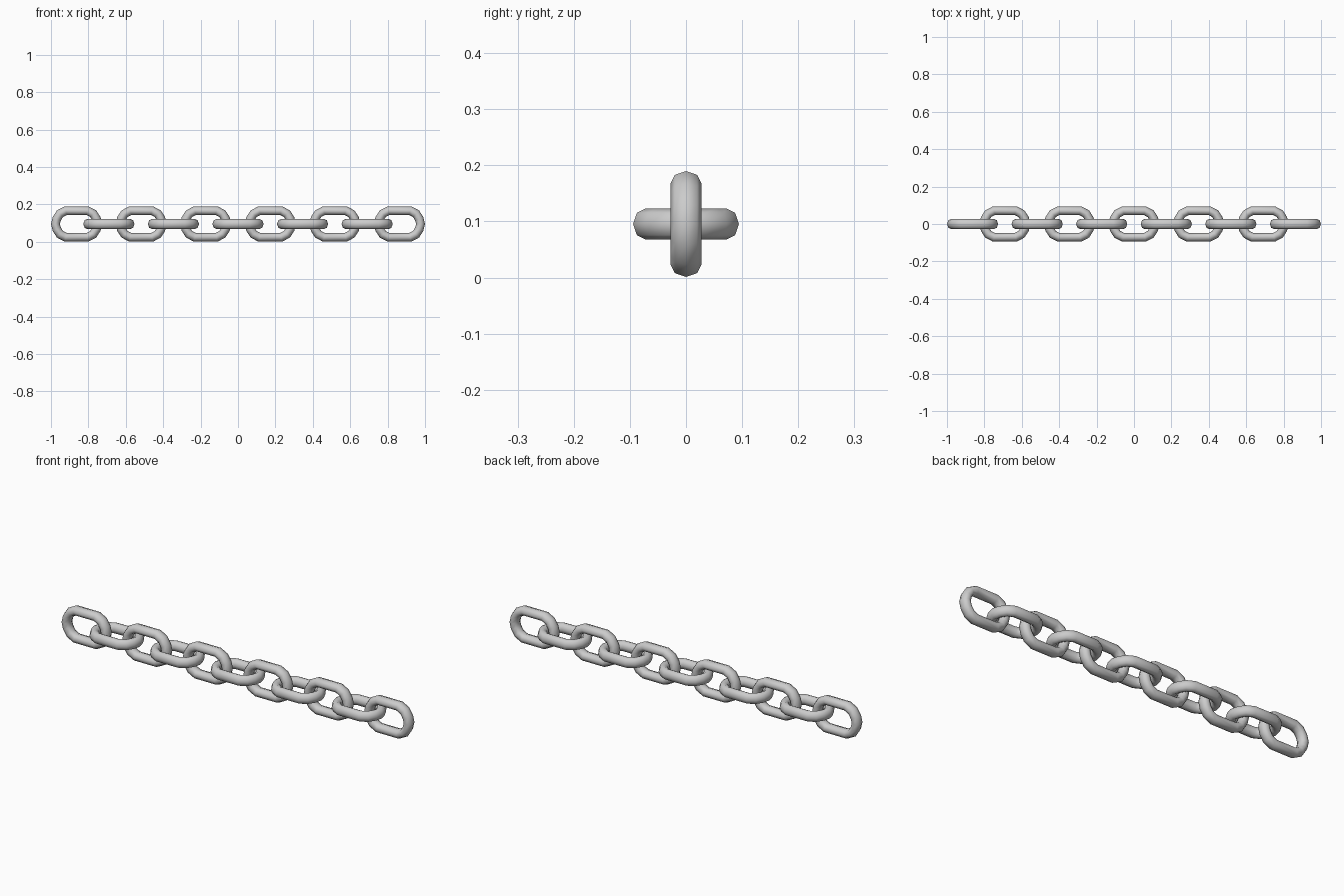
import bpy, bmesh, math
from mathutils import Vector

if "Cube" in bpy.data.objects:
    bpy.data.objects.remove(bpy.data.objects["Cube"])

PITCH, ZC = 0.1726, 0.0955     # link spacing, chain height
IN_R, OUT_R, SIDES = 0.0238, 0.028, 8   # bar half-thickness in / across the link plane

# Centre line of one quarter of a link, mirrored to a closed loop
quarter = [(0.113, 0.0), (0.106, 0.028), (0.089, 0.055), (0.058, 0.0712)]
upper = quarter + [(-x, y) for x, y in reversed(quarter[1:])]
path = upper + [(-0.113, 0.0)] + [(x, -y) for x, y in reversed(upper[1:])]


def link(name, cx, upright):
    bm = bmesh.new()
    n = len(path)
    rings = []
    for i in range(n):
        p = Vector(path[i])
        d1 = (p - Vector(path[i - 1])).normalized()
        d2 = (Vector(path[(i + 1) % n]) - p).normalized()
        t = (d1 + d2).normalized()
        out = Vector((t.y, -t.x))
        ring = []
        for k in range(SIDES):
            a = 2 * math.pi * k / SIDES
            q = p + out * IN_R * math.cos(a)
            h = OUT_R * math.sin(a)
            co = (cx + q.x, h, ZC + q.y) if upright else (cx + q.x, q.y, ZC + h)
            ring.append(bm.verts.new(co))
        rings.append(ring)
    for i in range(n):
        a, b = rings[i], rings[(i + 1) % n]
        for k in range(SIDES):
            m = (k + 1) % SIDES
            bm.faces.new((a[k], b[k], b[m], a[m]))
    bmesh.ops.recalc_face_normals(bm, faces=bm.faces)
    for f in bm.faces:
        f.smooth = True
    me = bpy.data.meshes.new(name)
    bm.to_mesh(me)
    bm.free()
    bpy.context.collection.objects.link(bpy.data.objects.new(name, me))


# Eleven links, alternately upright and flat
for i in range(11):
    up = i % 2 == 0
    link(("upright_link_" if up else "flat_link_") + str(i + 1), (i - 5) * PITCH, up)
